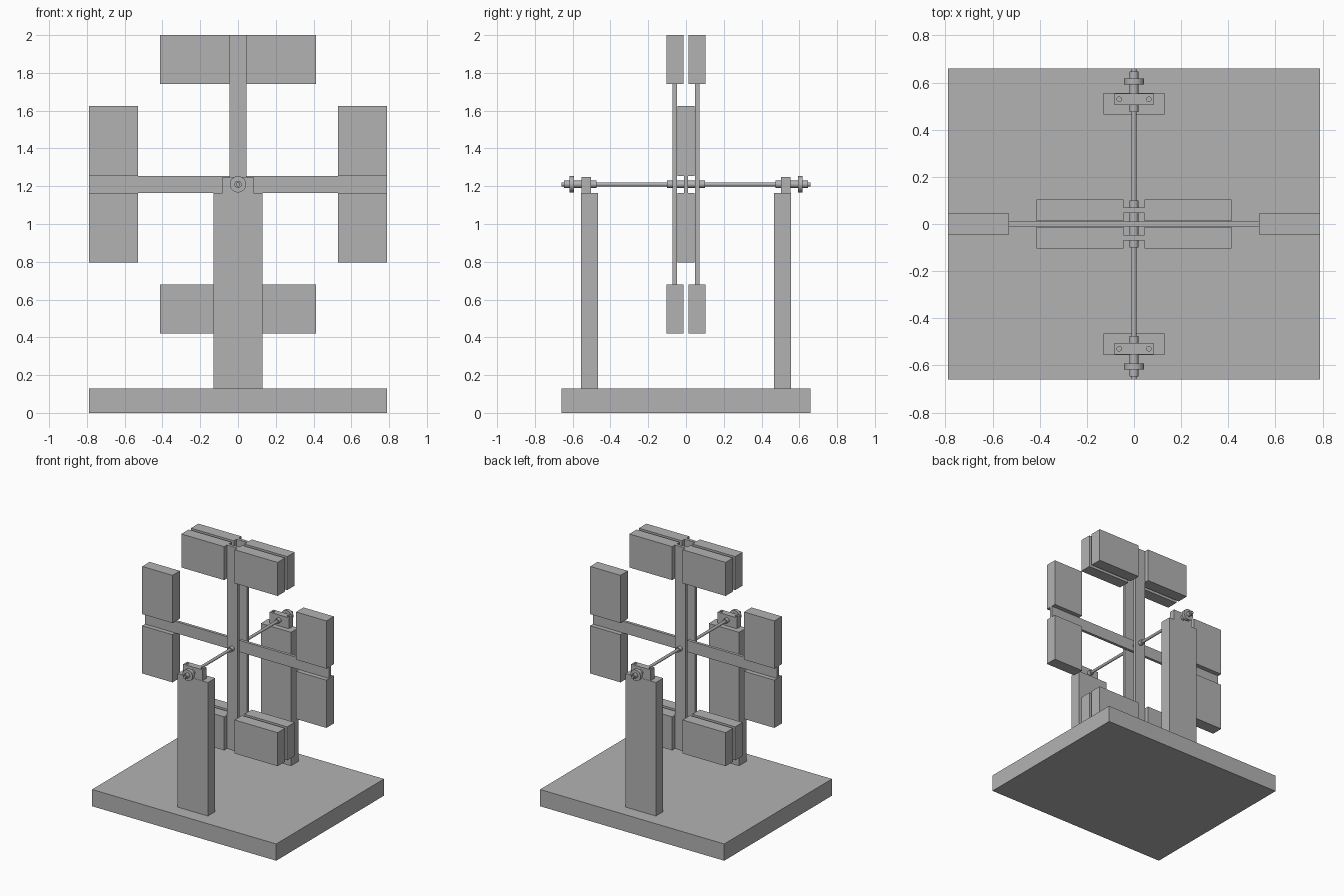
import bpy
import math

cube = bpy.data.objects.get("Cube")
if cube:
    bpy.data.objects.remove(cube, do_unlink=True)

grey = bpy.data.materials.new("plain grey")
grey.use_nodes = True
colour = (0.45, 0.45, 0.45, 1)
grey.diffuse_color = colour
grey.node_tree.nodes["Principled BSDF"].inputs["Base Color"].default_value = colour

AXLE_Z = 1.21
ARM_HALF = 0.045
TIP = 0.79
WHEEL_Y = 0.059


def box(name, x, y, z):
    """Box from (low, high) ranges on each axis."""
    ranges = (x, y, z)
    bpy.ops.mesh.primitive_cube_add(size=1, location=[sum(r) / 2 for r in ranges])
    ob = bpy.context.object
    ob.name = name
    ob.scale = [abs(r[1] - r[0]) for r in ranges]
    bpy.ops.object.transform_apply(location=False, rotation=False, scale=True)
    ob.data.materials.append(grey)
    return ob


def rod(name, radius, y0, y1):
    """Round part lying along the axle."""
    bpy.ops.mesh.primitive_cylinder_add(
        vertices=32, radius=radius, depth=abs(y1 - y0),
        location=(0, (y0 + y1) / 2, AXLE_Z), rotation=(math.pi / 2, 0, 0))
    ob = bpy.context.object
    ob.name = name
    ob.data.materials.append(grey)
    bpy.ops.object.shade_smooth_by_angle(angle=math.radians(40))
    return ob


def drill(target, x, y):
    """Vertical screw hole through a bearing block."""
    bpy.ops.mesh.primitive_cylinder_add(
        vertices=20, radius=0.01, depth=0.3, location=(x, y, AXLE_Z))
    cutter = bpy.context.object
    cutter.hide_render = True
    mod = target.modifiers.new("screw hole", 'BOOLEAN')
    mod.solver = 'EXACT'
    mod.object = cutter
    bpy.context.view_layer.objects.active = target
    bpy.ops.object.modifier_apply(modifier=mod.name)
    bpy.data.objects.remove(cutter, do_unlink=True)


# Base and axle
box("base", (-TIP, TIP), (-0.66, 0.66), (0, 0.13))
rod("axle", 0.011, -0.66, 0.66)
rod("hub_sleeve", 0.019, -0.1, 0.1)

# Supports with drilled bearing blocks, sleeves and end collars
for side, s in (("front", -1), ("back", 1)):
    box(side + "_post", (-0.13, 0.13), (s * 0.465, s * 0.555), (0.13, 1.165))
    block = box(side + "_bearing_block", (-0.083, 0.083),
                (s * 0.504, s * 0.553), (1.165, 1.25))
    for x in (-0.063, 0.063):
        drill(block, x, s * 0.529)
    rod(side + "_bearing_sleeve", 0.019, s * 0.475, s * 0.647)
    rod(side + "_collar", 0.043, s * 0.592, s * 0.618)

# Pair of upright arms, each with paddles beside both ends
for side, s in (("front", -1), ("back", 1)):
    y = s * WHEEL_Y
    box(side + "_upright_arm", (-ARM_HALF, ARM_HALF),
        (y - 0.0115, y + 0.0115), (AXLE_Z - TIP, AXLE_Z + TIP))
    for end, v in (("lower", -1), ("upper", 1)):
        for hand, h in (("right", -1), ("left", 1)):
            box(f"{side}_{end}_{hand}_paddle", (h * ARM_HALF, h * 0.413),
                (y - 0.0455, y + 0.0455),
                (AXLE_Z + v * 0.53, AXLE_Z + v * TIP))

# Single level arm with paddles above and below both ends
box("level_arm", (-TIP, TIP), (-0.011, 0.011),
    (AXLE_Z - ARM_HALF, AXLE_Z + ARM_HALF))
for hand, h in (("right", -1), ("left", 1)):
    for end, v in (("lower", -1), ("upper", 1)):
        box(f"{hand}_side_{end}_paddle", (h * 0.53, h * TIP), (-0.0455, 0.0455),
            (AXLE_Z + v * ARM_HALF, AXLE_Z + v * 0.415))
